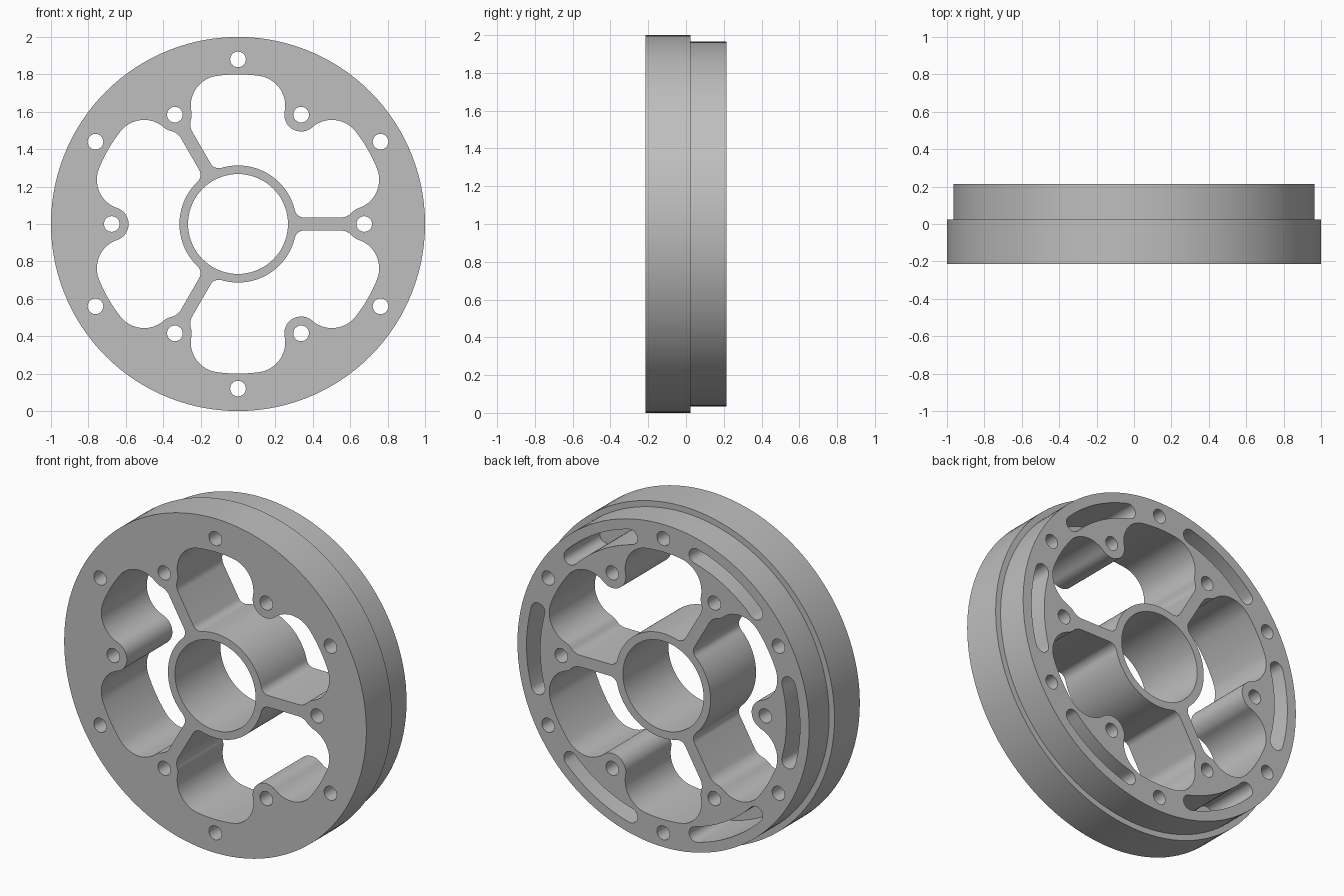
import bpy
import bmesh
import math

cube = bpy.data.objects.get("Cube")
if cube:
    bpy.data.objects.remove(cube, do_unlink=True)

FRONT, STEP, BACK, SLOT_FLOOR = -0.215, 0.025, 0.215, -0.125


def polar(r, deg):
    return complex(r * math.cos(math.radians(deg)), r * math.sin(math.radians(deg)))


def heading(a, b):
    """Direction in degrees from point a to point b."""
    d = b - a
    return math.degrees(math.atan2(d.imag, d.real))


def arc(centre, r, a0, a1, n=12):
    return [centre + polar(r, a0 + (a1 - a0) * i / n) for i in range(n + 1)]


def circle(centre, r, n):
    return arc(centre, r, 0, 360, n)[:-1]


def clean(points):
    """Drop repeated neighbouring points."""
    return [p for i, p in enumerate(points) if abs(p - points[i - 1]) > 1e-4]


def loft(bm, sections):
    """Join equal outlines, each at its own depth, into a closed solid."""
    rings = [[bm.verts.new((p.real, y, p.imag + 1)) for p in pts] for pts, y in sections]
    n = len(rings[0])
    for a, b in zip(rings, rings[1:]):
        for i in range(n):
            j = (i + 1) % n
            bm.faces.new((a[i], a[j], b[j], b[i]))
    bm.faces.new(rings[0][::-1])
    bm.faces.new(rings[-1])


def make_object(name, bm):
    bmesh.ops.recalc_face_normals(bm, faces=bm.faces)
    mesh = bpy.data.meshes.new(name)
    bm.to_mesh(mesh)
    bm.free()
    obj = bpy.data.objects.new(name, mesh)
    bpy.context.collection.objects.link(obj)
    return obj


def pocket_outline():
    """Opening between two spokes, with a bolt boss reaching in midway."""
    hub, boss_r, lobe_r, rim = 0.313, 0.09, 0.16, 0.8
    spoke, f1, f2 = 0.035, 0.05, 0.08
    boss = complex(0.675, 0)
    lobe_dist = rim - lobe_r
    gap = boss_r + lobe_r
    turn = math.degrees(math.acos(
        (boss.real ** 2 + lobe_dist ** 2 - gap ** 2) / (2 * boss.real * lobe_dist)))
    lobe = polar(lobe_dist, turn)
    c1 = complex(math.sqrt((hub + f1) ** 2 - (spoke + f1) ** 2), spoke + f1)
    c2 = complex(boss.real - math.sqrt((boss_r + f2) ** 2 - (spoke + f2) ** 2), spoke + f2)
    a1 = heading(0j, c1)
    to_lobe = heading(boss, lobe)
    half = arc(0j, hub, 60, a1, 16)
    half += arc(c1, f1, a1 + 180, 270, 8)
    half += arc(c2, f2, -90, heading(c2, boss), 8)
    half += arc(boss, boss_r, heading(boss, c2), to_lobe, 5)
    half += arc(lobe, lobe_r, to_lobe - 180, turn, 14)
    half += arc(0j, rim, turn, 60 - turn, 6)
    half += arc(polar(lobe_dist, 60 - turn), lobe_r, 60 - turn, 240 - to_lobe, 14)
    half += arc(polar(boss.real, 60), boss_r, 60 - to_lobe, -120, 12)
    half = clean(half)
    mirrored = [polar(1, 120) * p.conjugate() for p in half]
    return half + mirrored[-2:0:-1]


def slot_outline():
    mid, r, sweep = 0.86, 0.045, 15.5
    pts = arc(0j, mid + r, -sweep, sweep, 16)
    pts += arc(polar(mid, sweep), r, sweep, sweep + 180, 10)
    pts += arc(0j, mid - r, sweep, -sweep, 16)
    pts += arc(polar(mid, -sweep), r, 180 - sweep, 360 - sweep, 10)
    return clean(pts)


# Stepped disc
bm = bmesh.new()
wide, narrow = circle(0j, 1, 120), circle(0j, 0.965, 120)
loft(bm, [(wide, FRONT), (wide, STEP), (narrow, STEP), (narrow, BACK)])
wheel = make_object("spoked_ring", bm)

# Cutter: bore, pockets, bolt holes and blind slots at the back
bm = bmesh.new()


def cut(points, angle=0, start=FRONT - 0.1):
    spun = [p * polar(1, angle) for p in points]
    loft(bm, [(spun, start), (spun, BACK + 0.1)])


cut(circle(0j, 0.267, 72))
pocket, slot = pocket_outline(), slot_outline()
for k in range(3):
    cut(pocket, 120 * k)
for k in range(6):
    cut(circle(complex(0.675, 0), 0.042, 24), 60 * k)
    cut(circle(complex(0.88, 0), 0.042, 24), 60 * k + 30)
    cut(slot, 60 * k, SLOT_FLOOR)
cutter = make_object("opening_cutter", bm)
cutter.hide_render = True

mod = wheel.modifiers.new("openings", "BOOLEAN")
mod.operation = "DIFFERENCE"
mod.solver = "EXACT"
mod.object = cutter
bpy.ops.object.select_all(action="DESELECT")
wheel.select_set(True)
bpy.context.view_layer.objects.active = wheel
bpy.ops.object.modifier_apply(modifier=mod.name)
bpy.data.objects.remove(cutter, do_unlink=True)

# Plain grey metal
grey = bpy.data.materials.new("plain_grey")
grey.use_nodes = True
colour = (0.52, 0.52, 0.52, 1)
grey.diffuse_color = colour
grey.node_tree.nodes["Principled BSDF"].inputs["Base Color"].default_value = colour
wheel.data.materials.clear()
wheel.data.materials.append(grey)
bpy.ops.object.shade_smooth_by_angle(angle=math.radians(30))
